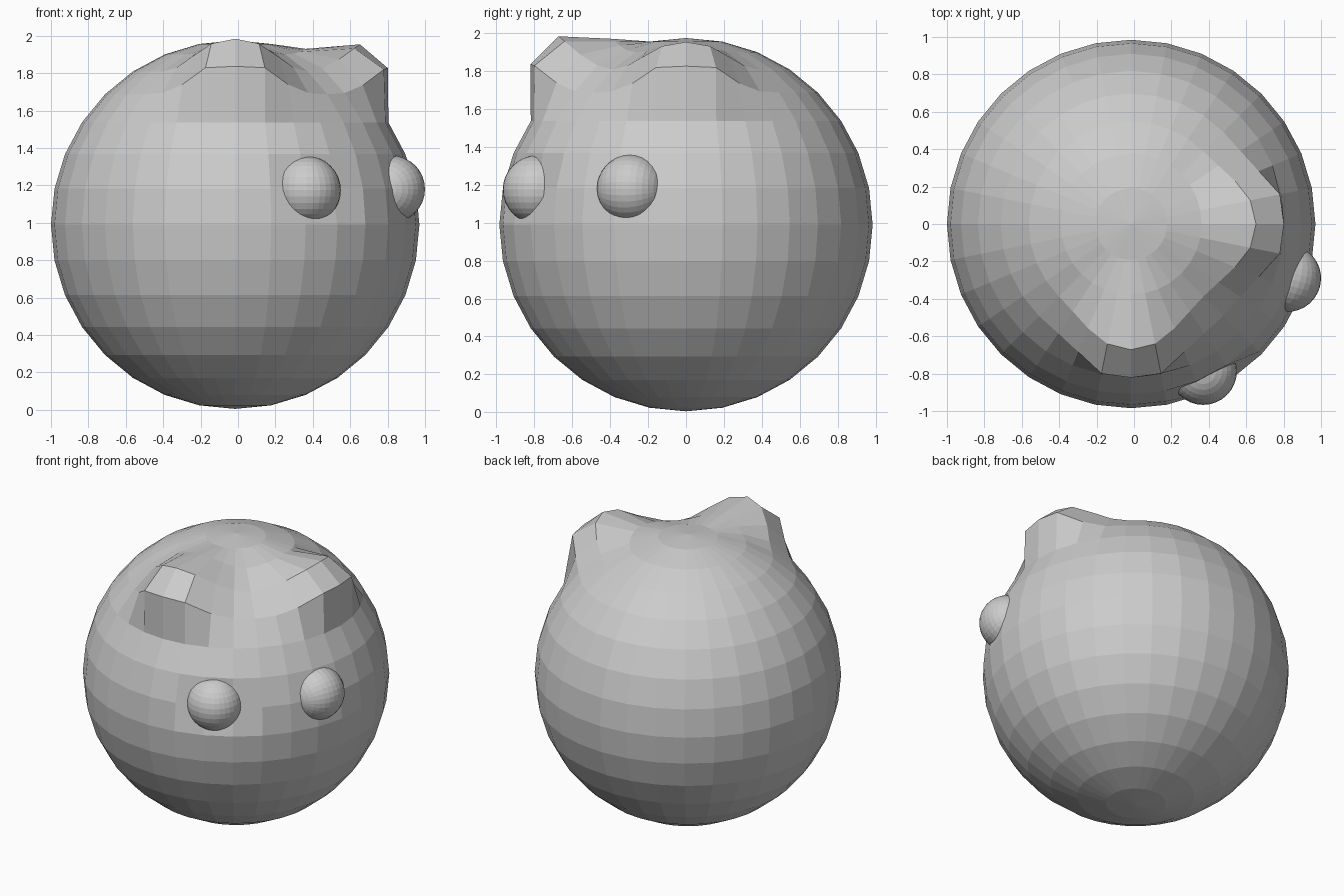
import bpy
from math import atan2, asin, pi, radians, hypot, cos, sin

if "Cube" in bpy.data.objects:
    bpy.data.objects.remove(bpy.data.objects["Cube"])

R = 0.985
CX, CZ = -0.015, 0.99
STEP = radians(11.25)


def sphere(name, radius, loc, rot=(0, 0, 0)):
    bpy.ops.mesh.primitive_uv_sphere_add(segments=32, ring_count=16, radius=radius,
                                         location=loc, rotation=rot)
    ob = bpy.context.object
    ob.name = name
    return ob


# round body, built from flat facets
body = sphere("body", R, (CX, 0, CZ))

# ears: push out patches of the upper rings, fading sideways
# ring index counts up from the bottom pole: (outward push, lift)
ears = [
    (-pi / 2, {12: (0.125, 0.15), 13: (0.125, 0.175), 14: (0.0, 0.07)}),
    (0.0, {12: (0.12, 0.14), 13: (0.12, 0.145), 14: (0.0, 0.03)}),
]
fade = {12: (1, 0.95, 0.35, 0.05), 13: (1, 0.85, 0.45, 0.12), 14: (1, 0.8, 0.5, 0.15)}

for v in body.data.vertices:
    x, y, z = v.co
    ring = round((asin(max(-1, min(1, z / R))) + pi / 2) / STEP)
    if ring in (0, 16):
        continue
    az = atan2(y, x)
    r = hypot(x, y)
    dr = dz = 0
    for centre, push in ears:
        off = (az - centre + pi) % (2 * pi) - pi
        j = abs(round(off / STEP))
        if ring in push and j < 4:
            k = fade[ring][j]
            dr += push[ring][0] * k
            dz += push[ring][1] * k
    # shallow dent behind the front eye
    j = round((az + pi / 2) / STEP)
    if ring == 9 and j in (2, 3):
        dr -= 0.04
    v.co = ((r + dr) * cos(az), (r + dr) * sin(az), z + dz)

# bulging eyes on the front right side
sphere("eye_front", 0.18, (0.37, -0.787, 1.175))
sphere("eye_side", 0.18, (0.82, -0.29, 1.18), (radians(90), 0, radians(-15)))
